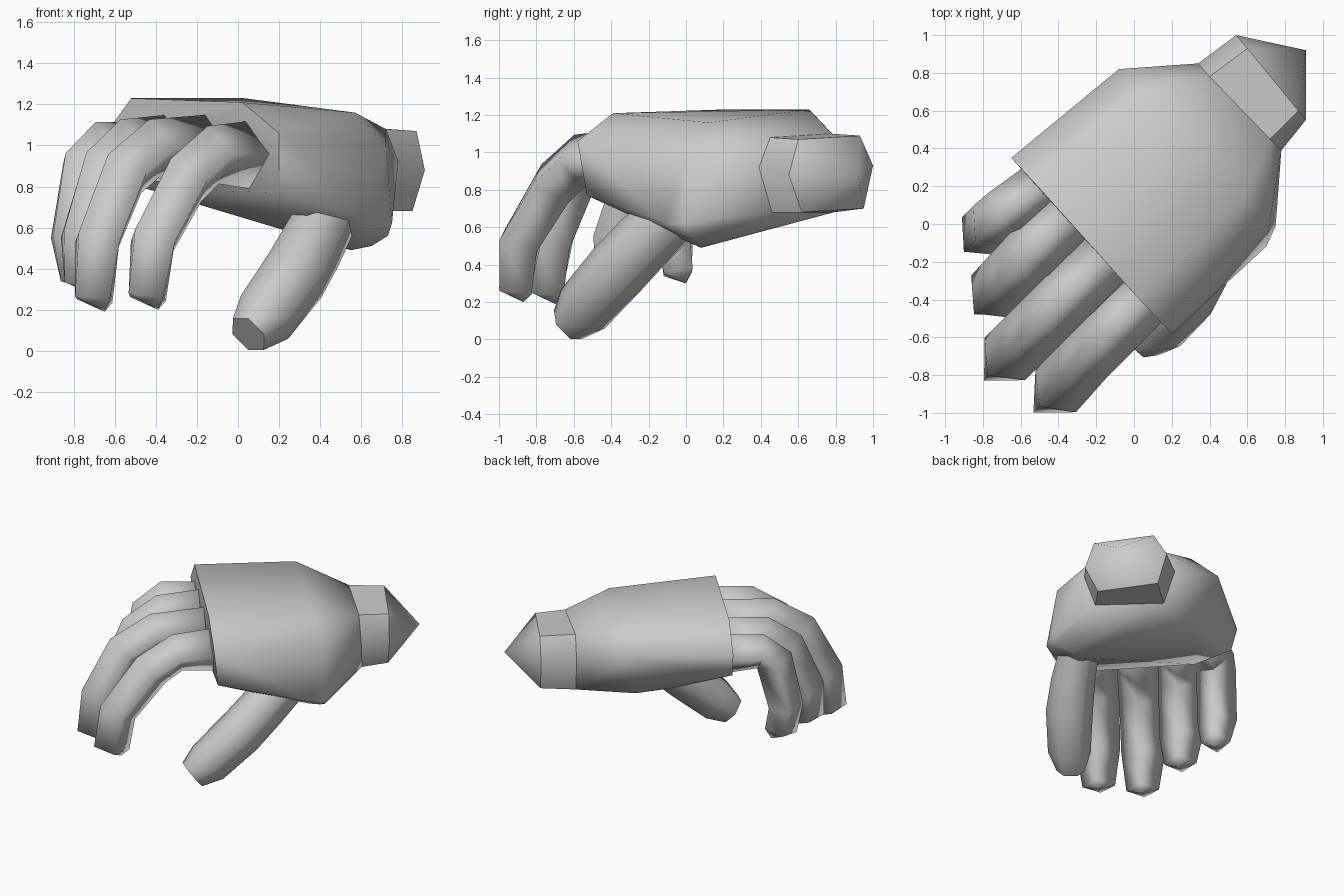
import bpy
import bmesh
import math
from mathutils import Vector

default_cube = bpy.data.objects.get("Cube")
if default_cube:
    bpy.data.objects.remove(default_cube, do_unlink=True)

# One plain grey for the whole hand
grey = bpy.data.materials.new("plain_grey")
grey.use_nodes = True
colour = (0.6, 0.6, 0.6, 1.0)
grey.diffuse_color = colour
grey.node_tree.nodes["Principled BSDF"].inputs["Base Color"].default_value = colour


def finish(name, bm, smooth_angle):
    """Turn a bmesh into a named, shaded object."""
    bmesh.ops.recalc_face_normals(bm, faces=bm.faces[:])
    mesh = bpy.data.meshes.new(name)
    bm.to_mesh(mesh)
    bm.free()
    mesh.materials.append(grey)
    obj = bpy.data.objects.new(name, mesh)
    bpy.context.collection.objects.link(obj)
    bpy.ops.object.select_all(action="DESELECT")
    bpy.context.view_layer.objects.active = obj
    obj.select_set(True)
    bpy.ops.object.shade_smooth_by_angle(angle=math.radians(smooth_angle))
    return obj


def skin(bm, rings, apex=None):
    """Bridge rings of points, closing the start flat and the end flat or to a point."""
    loops = [[bm.verts.new(point) for point in ring] for ring in rings]
    count = len(loops[0])
    for first, second in zip(loops, loops[1:]):
        for i in range(count):
            j = (i + 1) % count
            bm.faces.new((first[i], first[j], second[j], second[i]))
    bm.faces.new(loops[0])
    if apex is None:
        bm.faces.new(loops[-1])
    else:
        tip = bm.verts.new(apex)
        for i in range(count):
            bm.faces.new((loops[-1][i], loops[-1][(i + 1) % count], tip))


def sweep(path, sizes, profile, across):
    """Place a profile on each point of a path, square to its direction."""
    points = [Vector(p) for p in path]
    across = Vector(across).normalized()
    rings = []
    for i, centre in enumerate(points):
        before = points[max(i - 1, 0)]
        after = points[min(i + 1, len(points) - 1)]
        tangent = (after - before).normalized()
        outward = tangent.cross(across).normalized()
        width, depth = sizes[i]
        rings.append([centre + across * (width * u) + outward * (depth * v)
                      for u, v in profile])
    return rings


# Palm: a faceted block from the knuckles to the wrist
knuckle_corners = [
    (0.02, -0.39, 1.21), (0.20, -0.58, 1.06), (0.20, -0.53, 0.77),
    (-0.45, 0.13, 0.79), (-0.62, 0.32, 0.88), (-0.65, 0.35, 1.05),
    (-0.52, 0.21, 1.23)]
back_corners = [
    (0.57, 0.12, 1.16), (0.72, 0.02, 1.0),
    (0.03, 0.66, 1.23), (-0.08, 0.82, 1.06)]
heel_corners = [
    (0.75, -0.01, 0.62), (0.70, -0.12, 0.62), (0.73, 0.02, 0.56),
    (0.65, 0.08, 0.51), (0.55, 0.08, 0.49),
    (-0.20, 0.455, 0.72), (0.0, 0.62, 0.69)]
wrist_start = [
    (0.72, 0.45, 1.08), (0.78, 0.39, 0.92), (0.74, 0.46, 0.68),
    (0.39, 0.79, 0.68), (0.34, 0.85, 0.93), (0.40, 0.78, 1.10)]
bm = bmesh.new()
for corner in knuckle_corners + back_corners + heel_corners + wrist_start:
    bm.verts.new(corner)
bmesh.ops.convex_hull(bm, input=bm.verts[:])
finish("palm", bm, 62)

# Wrist: a six-sided stub with a low pointed cap
wrist_end = [
    (0.87, 0.60, 1.07), (0.91, 0.55, 0.88), (0.85, 0.62, 0.68),
    (0.58, 0.95, 0.70), (0.54, 1.0, 0.93), (0.60, 0.93, 1.09)]
bm = bmesh.new()
skin(bm, [wrist_start, wrist_end])
finish("wrist", bm, 62)
bm = bmesh.new()
skin(bm, [wrist_end], apex=(0.91, 0.92, 0.88))
finish("wrist_cap", bm, 65)

# Fingers: four-sided with a soft ridge along the back and a pointed end
ridge_profile = [(0, 1), (1, 0.05), (0, -0.95), (-1, 0.05)]
finger_sizes = [(0.16, 0.17), (0.155, 0.15), (0.155, 0.15), (0.155, 0.14), (0.115, 0.13)]
finger_paths = {
    "index_finger": [(0.06, -0.38, 0.95), (-0.12, -0.57, 0.95), (-0.25, -0.70, 0.83),
                     (-0.41, -0.88, 0.53), (-0.44, -0.91, 0.26)],
    "middle_finger": [(-0.15, -0.18, 0.98), (-0.41, -0.44, 0.98), (-0.55, -0.58, 0.86),
                      (-0.68, -0.71, 0.53), (-0.70, -0.74, 0.25)],
    "ring_finger": [(-0.34, 0.05, 0.98), (-0.55, -0.16, 0.98), (-0.65, -0.27, 0.88),
                    (-0.75, -0.38, 0.55), (-0.75, -0.39, 0.33)],
    "little_finger": [(-0.48, 0.20, 0.96), (-0.68, 0.06, 0.98), (-0.75, 0.0, 0.91),
                      (-0.81, -0.06, 0.55), (-0.78, -0.04, 0.36)],
}
for name, path in finger_paths.items():
    scale = 0.9 if name == "little_finger" else 1
    sizes = [(w * scale, d * scale) for w, d in finger_sizes]
    bm = bmesh.new()
    tip = Vector(path[-1]) + Vector((0.05, 0.04, -0.06))
    skin(bm, sweep(path, sizes, ridge_profile, (0.69, -0.72, 0)), apex=tip)
    finish(name, bm, 100)

# Thumb: six-sided, tapering to a blunt end
hexagon = [(math.cos(math.tau * i / 6), math.sin(math.tau * i / 6)) for i in range(6)]
thumb_path = [(0.46, -0.03, 0.70), (0.37, -0.22, 0.53), (0.28, -0.37, 0.37),
              (0.13, -0.55, 0.165), (0.05, -0.63, 0.08)]
thumb_sizes = [(0.14, 0.16), (0.155, 0.17), (0.165, 0.17), (0.15, 0.16), (0.10, 0.11)]
bm = bmesh.new()
skin(bm, sweep(thumb_path, thumb_sizes, hexagon, (0.75, -0.64, 0)))
finish("thumb", bm, 65)
